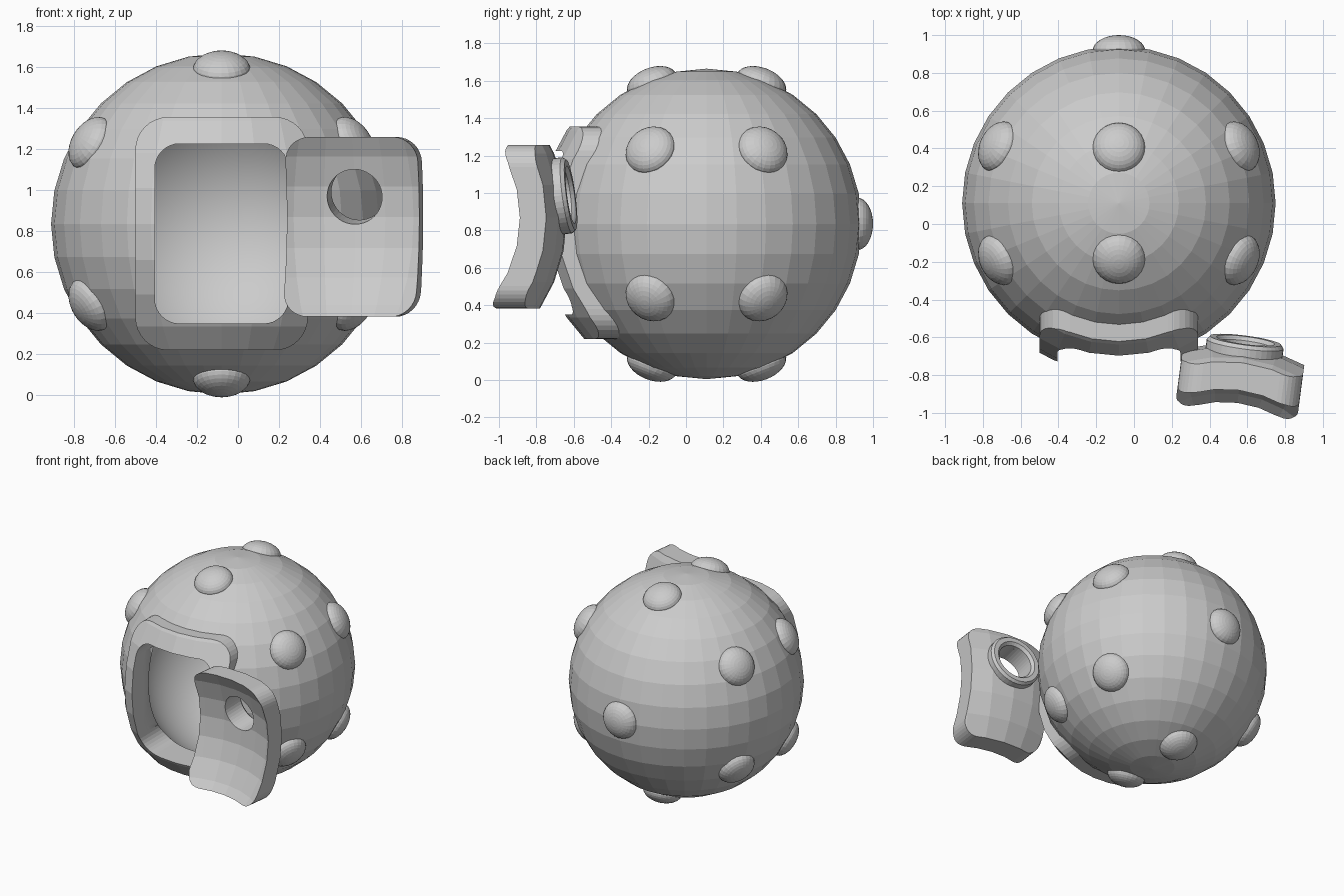
import bpy, bmesh, math
from mathutils import Vector, Matrix

if "Cube" in bpy.data.objects:
    bpy.data.objects.remove(bpy.data.objects["Cube"])

CENTRE = Vector((-0.08, 0.11, 0.835))   # middle of the ball
DOOR_AT = Vector((0.47, -1.535, 0.868))  # curvature centre of the swung-open door


def add_object(name, bm):
    bmesh.ops.recalc_face_normals(bm, faces=bm.faces)
    me = bpy.data.meshes.new(name)
    bm.to_mesh(me)
    bm.free()
    ob = bpy.data.objects.new(name, me)
    bpy.context.collection.objects.link(ob)
    return ob


def ball(name, r, seg=32, rings=16):
    bm = bmesh.new()
    bmesh.ops.create_uvsphere(bm, u_segments=seg, v_segments=rings, radius=r)
    return add_object(name, bm)


def rounded_prism(name, hx, z0, z1, r, y0=-1.3, y1=-0.2, n=8):
    """Rounded rectangle in x/z, extruded along y."""
    bm = bmesh.new()
    verts = []
    corners = [(hx - r, z1 - r), (-hx + r, z1 - r), (-hx + r, z0 + r), (hx - r, z0 + r)]
    for k, (cx, cz) in enumerate(corners):
        for i in range(n + 1):
            a = math.pi / 2 * (k + i / n)
            verts.append(bm.verts.new((cx + r * math.cos(a), y0, cz + r * math.sin(a))))
    face = bm.faces.new(verts)
    ext = bmesh.ops.extrude_face_region(bm, geom=[face])
    moved = [v for v in ext['geom'] if isinstance(v, bmesh.types.BMVert)]
    bmesh.ops.translate(bm, verts=moved, vec=(0, y1 - y0, 0))
    return add_object(name, bm)


def boolean(ob, tool, op):
    m = ob.modifiers.new('cut', 'BOOLEAN')
    m.object, m.operation, m.solver = tool, op, 'EXACT'
    bpy.context.view_layer.objects.active = ob
    bpy.ops.object.modifier_apply(modifier=m.name)
    bpy.data.objects.remove(tool)


def opening():
    return rounded_prism('opening_cutter', 0.325, -0.485, 0.39, 0.12)


def lathe(name, profile, steps=40):
    """Closed (radius, height) profile spun around z."""
    bm = bmesh.new()
    rings = []
    for i in range(steps):
        a = 2 * math.pi * i / steps
        rings.append([bm.verts.new((r * math.cos(a), r * math.sin(a), h)) for r, h in profile])
    n = len(profile)
    for i in range(steps):
        p, q = rings[i], rings[(i + 1) % steps]
        for j in range(n):
            bm.faces.new((p[j], p[(j + 1) % n], q[(j + 1) % n], q[j]))
    return add_object(name, bm)


def facing(direction):
    return Vector(direction).to_track_quat('Z', 'Y').to_matrix().to_4x4()


# Hollow ball with the doorway cut out, smooth on the inside
shell = ball('shell', 0.83)
boolean(shell, ball('cavity_cutter', 0.71, 64, 32), 'DIFFERENCE')
boolean(shell, opening(), 'DIFFERENCE')
for p in shell.data.polygons:
    p.use_smooth = abs(p.center.length - 0.71) < 0.01
shell.location = CENTRE

# Raised frame around the doorway
frame = ball('door_frame', 0.90)
boolean(frame, rounded_prism('frame_cutter', 0.42, -0.615, 0.52, 0.16), 'INTERSECT')
boolean(frame, opening(), 'DIFFERENCE')
boolean(frame, ball('frame_back_cutter', 0.79), 'DIFFERENCE')
frame.location = CENTRE

# Door: the piece of curved wall from the doorway, swung open
door_matrix = Matrix.Translation(DOOR_AT) @ Matrix.Rotation(math.radians(172.5), 4, 'Z')
window_axis = facing((0, -0.92, 0.122))
door = ball('door', 0.90)
boolean(door, opening(), 'INTERSECT')
boolean(door, ball('door_back_cutter', 0.77), 'DIFFERENCE')
bm = bmesh.new()
bmesh.ops.create_cone(bm, cap_ends=True, segments=40, radius1=0.135, radius2=0.135, depth=0.8,
                      matrix=window_axis @ Matrix.Translation((0, 0, 0.9)))
boolean(door, add_object('window_cutter', bm), 'DIFFERENCE')
door.matrix_world = door_matrix

# Round window rim on the outer face of the door
rim = lathe('window_rim', [(0.135, 0.80), (0.205, 0.80), (0.205, 0.915), (0.19, 0.935),
                           (0.155, 0.935), (0.135, 0.915)])
rim.matrix_world = door_matrix @ window_axis

# Domed studs: four on each side, two on top, two below, one behind
spots = [(x, y, z) for x in (-0.65, 0.65) for y in (-0.305, 0.305) for z in (-0.4, 0.4)]
spots += [(0, y, z) for y in (-0.3, 0.3) for z in (-0.77, 0.77)] + [(0, 0.83, 0)]
for i, s in enumerate(spots):
    stud = ball(f'stud_{i + 1}', 1, 24, 16)
    d = Vector(s).normalized()
    stud.matrix_world = (Matrix.Translation(CENTRE + d * 0.805) @ facing(d)
                         @ Matrix.Diagonal((0.14, 0.14, 0.085, 1)))
